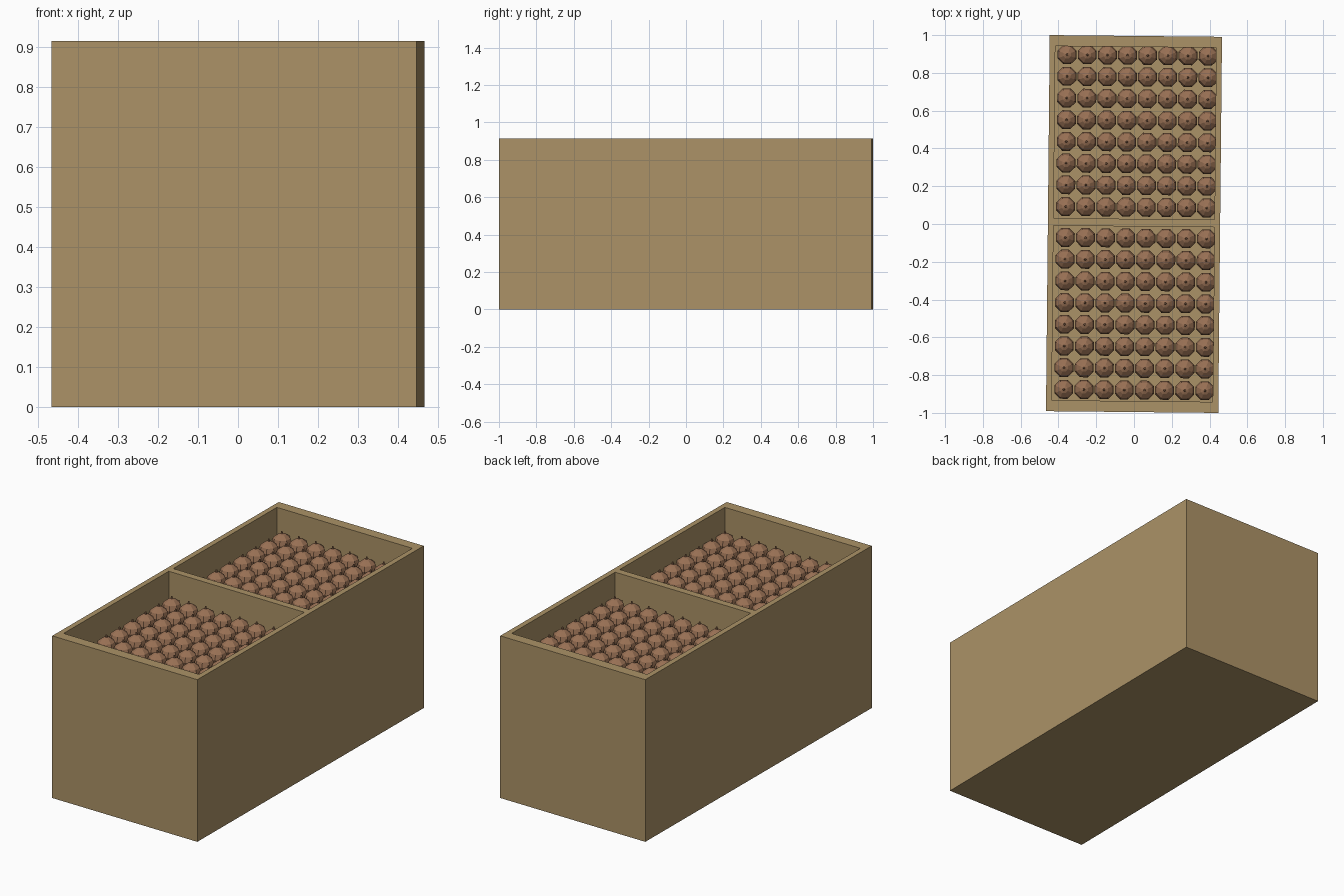
import bpy, bmesh, math
from mathutils import Matrix

if "Cube" in bpy.data.objects:
    bpy.data.objects.remove(bpy.data.objects["Cube"])

W, L, H = 0.912, 1.991, 0.915      # outer crate size
SIDE, END = 0.03, 0.058            # wall thicknesses
FLOOR = 0.70                       # level of the inner tray
TURN = Matrix.Rotation(-0.01, 4, 'Z')   # whole model is turned very slightly


def material(name, rgb):
    m = bpy.data.materials.new(name)
    m.diffuse_color = (*rgb, 1)
    m.use_nodes = True
    m.node_tree.nodes["Principled BSDF"].inputs["Base Color"].default_value = m.diffuse_color
    return m


tan = material("tan_wood", (0.41, 0.29, 0.135))
brown = material("brown_shell", (0.32, 0.165, 0.09))


def finish(name, bm, mat):
    bmesh.ops.recalc_face_normals(bm, faces=bm.faces[:])
    me = bpy.data.meshes.new(name)
    bm.to_mesh(me)
    bm.free()
    me.materials.append(mat)
    ob = bpy.data.objects.new(name, me)
    ob.matrix_world = TURN
    bpy.context.collection.objects.link(ob)
    return ob


# Crate: grid of the rim lines, with two compartments sunk down to the tray
bm = bmesh.new()
xs = [-W/2, -W/2 + SIDE, W/2 - SIDE, W/2]
ys = [-L/2, -L/2 + END, -0.013, 0.027, L/2 - END, L/2]
v = [[bm.verts.new((x, y, H)) for y in ys] for x in xs]
wells = []
for i in range(3):
    for j in range(5):
        f = bm.faces.new((v[i][j], v[i+1][j], v[i+1][j+1], v[i][j+1]))
        if i == 1 and j in (1, 3):
            wells.append(f)
# outer walls and base
rim = [e for e in bm.edges if len(e.link_faces) == 1]
ext = bmesh.ops.extrude_edge_only(bm, edges=rim)["geom"]
bmesh.ops.translate(bm, verts=[g for g in ext if isinstance(g, bmesh.types.BMVert)], vec=(0, 0, -H))
base = [g for g in ext if isinstance(g, bmesh.types.BMEdge) and all(p.co.z < 0.01 for p in g.verts)]
bmesh.ops.contextual_create(bm, geom=base)
# sunken compartments
for f in wells:
    new = bmesh.ops.extrude_discrete_faces(bm, faces=[f])["faces"]
    for g in new:
        for p in g.verts:
            p.co.z = FLOOR
bmesh.ops.dissolve_limit(bm, angle_limit=0.001, verts=bm.verts[:], edges=bm.edges[:])
finish("crate", bm, tan)

# Round goods: eight-sided bulbs with a small pointed tip
PROFILE = [(0.025, 0.702), (0.046, 0.722), (0.054, 0.752), (0.045, 0.778), (0.022, 0.796), (0.006, 0.802), (0.004, 0.815)]
SIDES = 8


def bulb(bm, cx, cy):
    rings = []
    for r, z in PROFILE:
        rings.append([bm.verts.new((cx + r*math.cos((k + .5)*math.tau/SIDES),
                                    cy + r*math.sin((k + .5)*math.tau/SIDES), z)) for k in range(SIDES)])
    for a, b in zip(rings, rings[1:]):
        for k in range(SIDES):
            n = (k + 1) % SIDES
            bm.faces.new((a[k], a[n], b[n], b[k]))
    bm.faces.new(rings[0][::-1])
    bm.faces.new(rings[-1])


for name, y0 in (("back_bulbs", 0.089), ("front_bulbs", -0.879)):
    bm = bmesh.new()
    for c in range(8):
        for r in range(8):
            bulb(bm, -0.363 + 0.1067*c, y0 + 0.1149*r)
    finish(name, bm, brown)
